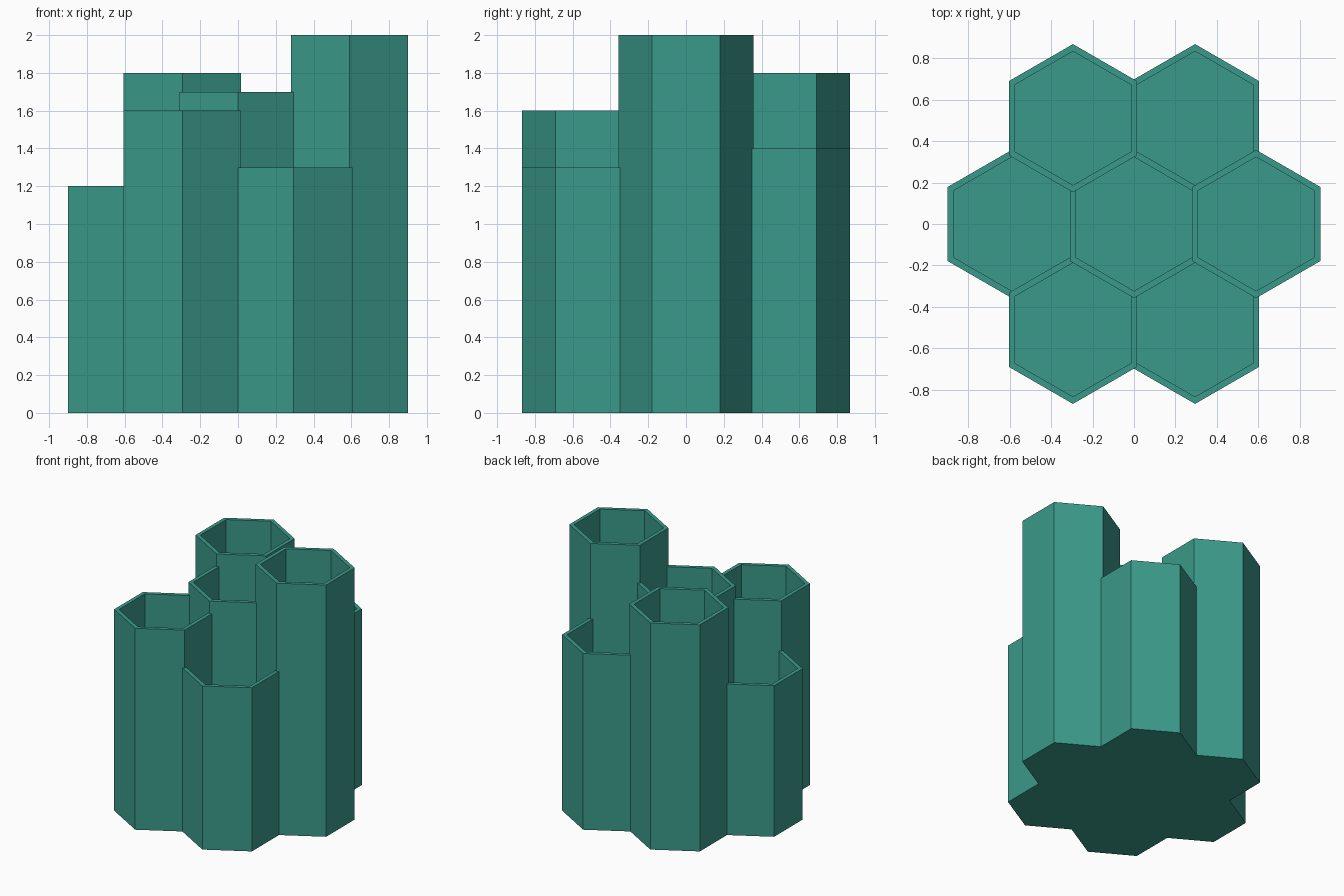
import bpy, bmesh, math

if "Cube" in bpy.data.objects:
    bpy.data.objects.remove(bpy.data.objects["Cube"])

PITCH = 0.59      # distance between neighbouring tube centres
WALL = 0.03       # wall and floor thickness
APOTHEM = 0.31    # outer half-width across flats

teal = bpy.data.materials.new("teal")
teal.diffuse_color = (0.042, 0.323, 0.254, 1)
teal.use_nodes = True
teal.node_tree.nodes["Principled BSDF"].inputs["Base Color"].default_value = teal.diffuse_color


def hex_tube(name, cx, cy, height):
    """Open-topped hexagonal cup with pointed sides facing front and back."""
    bm = bmesh.new()

    def ring(apothem, z):
        r = apothem / math.cos(math.pi / 6)
        return [bm.verts.new((r * math.cos(math.radians(30 + 60 * k)),
                              r * math.sin(math.radians(30 + 60 * k)), z))
                for k in range(6)]

    # Outside bottom, outside rim, inside rim, inside floor
    rings = [ring(APOTHEM, 0), ring(APOTHEM, height),
             ring(APOTHEM - WALL, height), ring(APOTHEM - WALL, WALL)]
    for a, b in zip(rings, rings[1:]):
        for k in range(6):
            n = (k + 1) % 6
            bm.faces.new((a[k], a[n], b[n], b[k]))
    bm.faces.new(rings[0][::-1])
    bm.faces.new(rings[3])
    bmesh.ops.recalc_face_normals(bm, faces=bm.faces)

    mesh = bpy.data.meshes.new(name)
    bm.to_mesh(mesh)
    bm.free()
    mesh.materials.append(teal)
    obj = bpy.data.objects.new(name, mesh)
    obj.location = (cx, cy, 0)
    bpy.context.collection.objects.link(obj)


# Centre tube, then six around it
hex_tube("centre_tube", 0, 0, 1.7)
outer = [("right_tube", 2.0), ("back_right_tube", 1.4), ("back_left_tube", 1.8),
         ("left_tube", 1.2), ("front_left_tube", 1.6), ("front_right_tube", 1.3)]
for i, (name, height) in enumerate(outer):
    ang = math.radians(60 * i)
    hex_tube(name, PITCH * math.cos(ang), PITCH * math.sin(ang), height)
